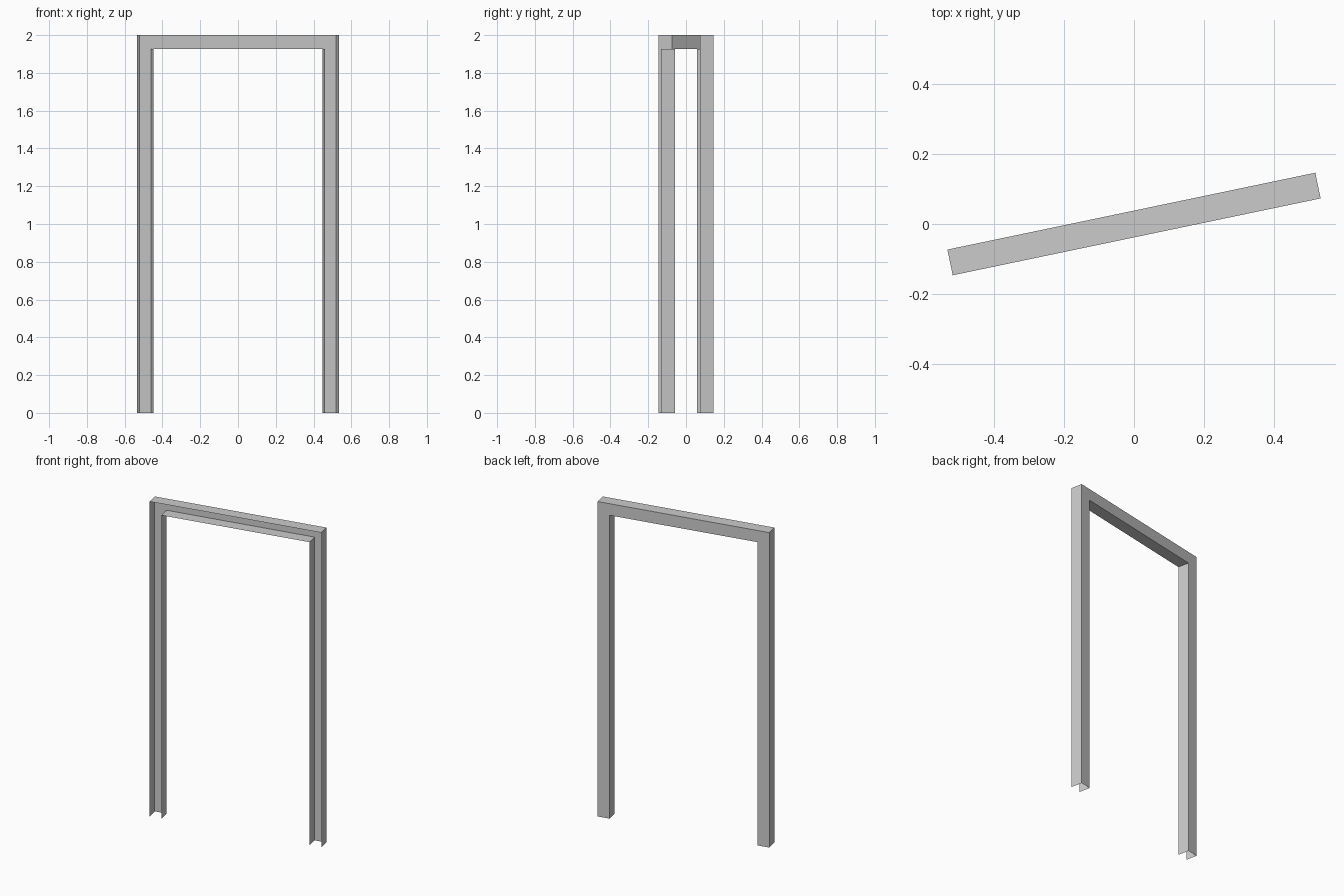
import bpy, bmesh
from math import radians
from mathutils import Matrix

if "Cube" in bpy.data.objects:
    bpy.data.objects.remove(bpy.data.objects["Cube"])

HALF, HEIGHT, FACE, DEPTH = 0.5375, 2.0, 0.074, 0.075

# Channel cross-section: (inset from outer edge, y); open toward the front
profile = [(0, -DEPTH / 2), (0, DEPTH / 2), (FACE, DEPTH / 2), (FACE, -DEPTH / 2)]

bm = bmesh.new()


def rail(inset, y):
    """One line running up the left jamb, across the head and down the right."""
    x, z = HALF - inset, HEIGHT - inset
    return [bm.verts.new((px, y, pz)) for px, pz in ((-x, 0), (-x, z), (x, z), (x, 0))]


# Sweep the thin sheet channel around the doorway with mitred corners
rails = [rail(*p) for p in profile]
for a, b in zip(rails, rails[1:]):
    for i in range(3):
        bm.faces.new((a[i], a[i + 1], b[i + 1], b[i]))
bmesh.ops.recalc_face_normals(bm, faces=bm.faces)
bm.faces.ensure_lookup_table()
if bm.faces[1].normal.z < 0:  # top of the head faces up
    bmesh.ops.reverse_faces(bm, faces=bm.faces)

# The whole frame stands slightly turned
bm.transform(Matrix.Rotation(radians(11.8), 4, 'Z'))
mesh = bpy.data.meshes.new("door_frame")
bm.to_mesh(mesh)
bm.free()
bpy.context.collection.objects.link(bpy.data.objects.new("door_frame", mesh))
